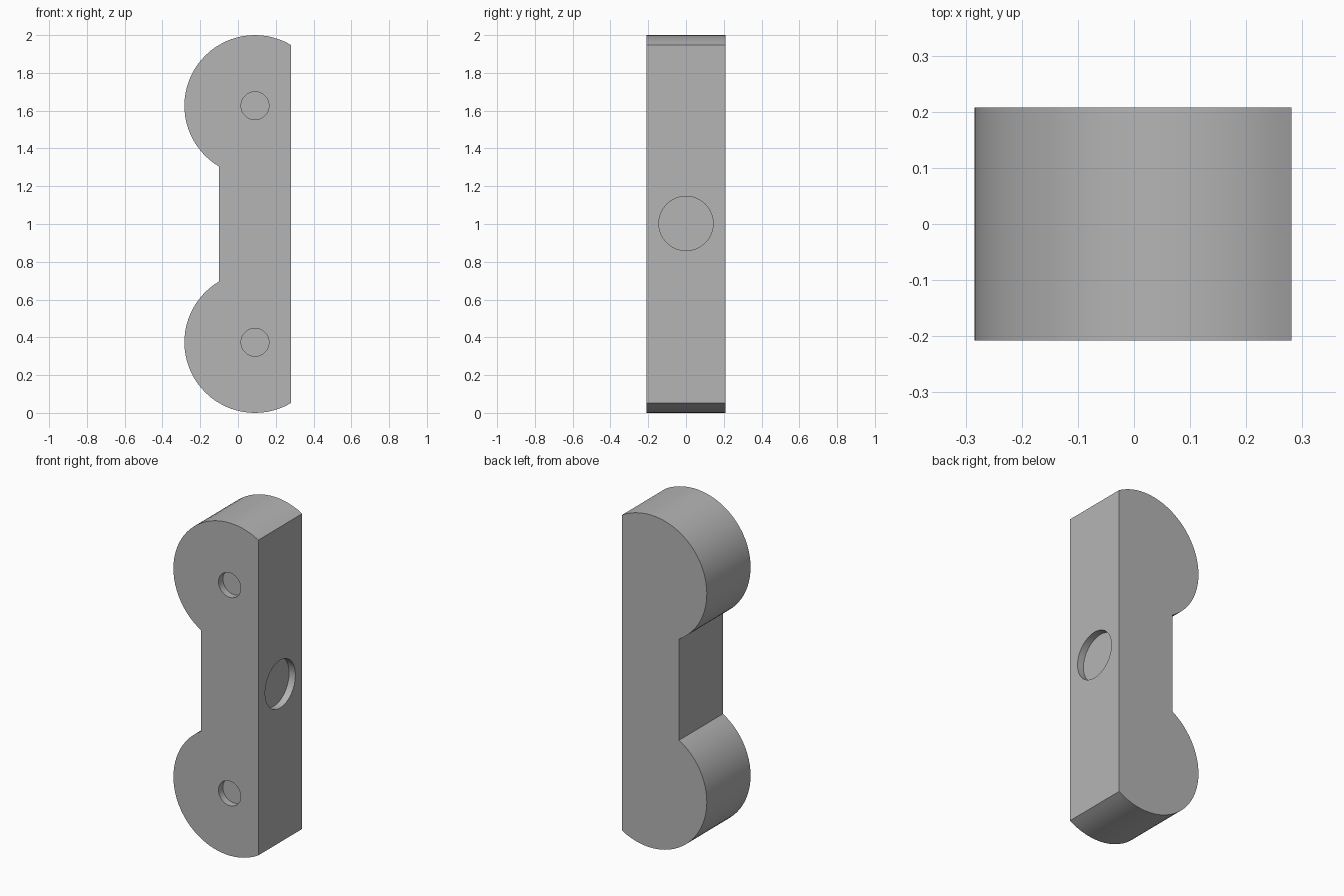
import bpy, math
from mathutils import Vector

cube = bpy.data.objects.get("Cube")
if cube:
    bpy.data.objects.remove(cube, do_unlink=True)

R = 0.374            # lobe radius
LOBE_X = 0.09        # lobe centre
FLAT_X = 0.281       # flat mounting side
WAIST_X = -0.1       # inner side of the waist
HALF_Y = 0.208       # half thickness
LOBE_Z = (R, 2 - R)
DEPTH = 0.042        # depth of the round recesses

grey = bpy.data.materials.new("plain grey")
grey.use_nodes = True
grey.diffuse_color = (0.46, 0.46, 0.46, 1)
grey.node_tree.nodes["Principled BSDF"].inputs["Base Color"].default_value = grey.diffuse_color


def arc(cz, start, end, steps=36):
    """Points of a lobe outline in the xz plane."""
    angles = [start + (end - start) * i / steps for i in range(steps + 1)]
    return [(LOBE_X + R * math.cos(a), cz + R * math.sin(a)) for a in angles]


def cutter(name, radius, centre, axis):
    """Cylinder centred on a face, reaching DEPTH into it."""
    bpy.ops.mesh.primitive_cylinder_add(vertices=32, radius=radius, depth=2 * DEPTH, location=centre)
    obj = bpy.context.object
    obj.name = name
    obj.rotation_euler = Vector(axis).to_track_quat('Z', 'Y').to_euler()
    obj.hide_render = True
    obj.data.materials.append(grey)
    return obj


# Outline: upper lobe, waist, lower lobe, closed by the flat side
flat_angle = math.acos((FLAT_X - LOBE_X) / R)
waist_angle = math.acos((WAIST_X - LOBE_X) / R)
outline = arc(LOBE_Z[1], flat_angle, 2 * math.pi - waist_angle)
outline += arc(LOBE_Z[0], waist_angle, 2 * math.pi - flat_angle)

# Body: the outline extruded through the thickness
n = len(outline)
verts = [(x, y, z) for y in (-HALF_Y, HALF_Y) for x, z in outline]
faces = [tuple(reversed(range(n))), tuple(range(n, 2 * n))]
faces += [(i, (i + 1) % n, n + (i + 1) % n, n + i) for i in range(n)]
mesh = bpy.data.meshes.new("handle_body")
mesh.from_pydata(verts, [], faces)
mesh.materials.append(grey)
body = bpy.data.objects.new("handle_body", mesh)
bpy.context.collection.objects.link(body)

# Consistent outward normals
bpy.ops.object.select_all(action='DESELECT')
bpy.context.view_layer.objects.active = body
body.select_set(True)
bpy.ops.object.mode_set(mode='EDIT')
bpy.ops.mesh.select_all(action='SELECT')
bpy.ops.mesh.normals_make_consistent(inside=False)
bpy.ops.object.mode_set(mode='OBJECT')

# Recesses: one in each lobe's front, a larger one in the flat side
cutters = [cutter("lobe_recess_cutter", 0.074, (LOBE_X, -HALF_Y, z), (0, 1, 0)) for z in LOBE_Z]
cutters.append(cutter("side_recess_cutter", 0.144, (FLAT_X, 0, 1.003), (1, 0, 0)))
for c in cutters:
    mod = body.modifiers.new(c.name, 'BOOLEAN')
    mod.operation = 'DIFFERENCE'
    mod.solver = 'EXACT'
    mod.object = c

bpy.ops.object.select_all(action='DESELECT')
bpy.context.view_layer.objects.active = body
body.select_set(True)
for mod in list(body.modifiers):
    bpy.ops.object.modifier_apply(modifier=mod.name)
for c in cutters:
    bpy.data.objects.remove(c, do_unlink=True)

# Rounded sides smooth, edges sharp
bpy.ops.object.shade_smooth_by_angle(angle=math.radians(25))
